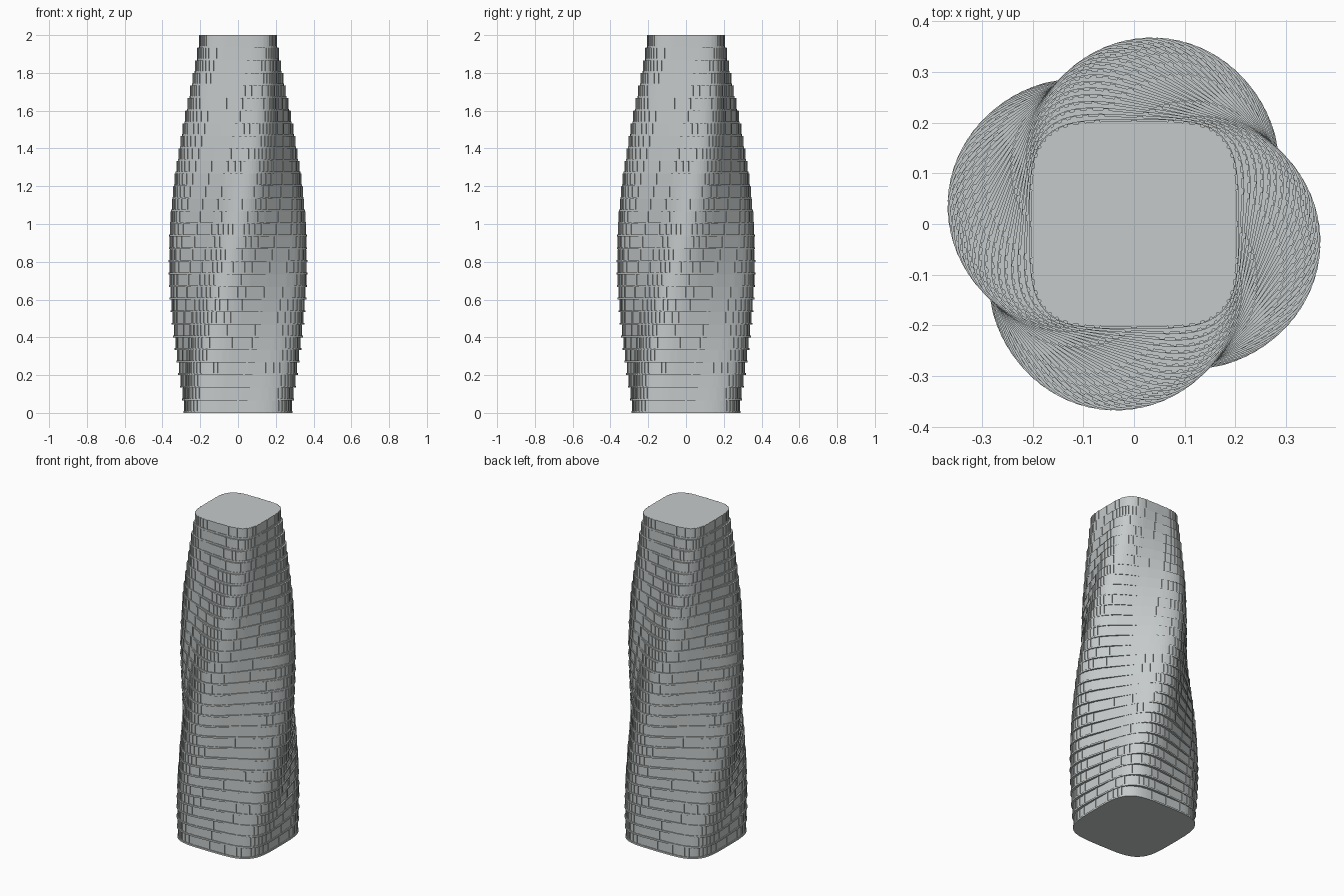
import bpy, bmesh, math
from mathutils import Matrix, Vector

cube = bpy.data.objects.get("Cube")
if cube:
    bpy.data.objects.remove(cube)

FLOORS = 30
HEIGHT = 2.0 / FLOORS
SLAB = 0.01
SIDES = 48

concrete = bpy.data.materials.new("pale_grey")
concrete.use_nodes = True
colour = (0.56, 0.59, 0.59, 1)
concrete.diffuse_color = colour
concrete.node_tree.nodes["Principled BSDF"].inputs["Base Color"].default_value = colour


def outline(radius, twist):
    """Rounded square, with points crowding towards its corners."""
    turn = Matrix.Rotation(twist, 3, "Z")
    points = []
    for k in range(SIDES):
        a = math.tau * k / SIDES
        c, s = math.cos(a), math.sin(a)
        p = Vector((math.copysign(abs(c) ** 0.5, c), math.copysign(abs(s) ** 0.5, s), 0))
        points.append(turn @ p * radius)
    return points


def prism(bm, points, low, high):
    bottom = [bm.verts.new((p.x, p.y, low)) for p in points]
    top = [bm.verts.new((p.x, p.y, high)) for p in points]
    bm.faces.new(bottom[::-1])
    bm.faces.new(top)
    n = len(points)
    for k in range(n):
        j = (k + 1) % n
        bm.faces.new((bottom[k], bottom[j], top[j], top[k]))


def finish(bm, name):
    mesh = bpy.data.meshes.new(name)
    bm.to_mesh(mesh)
    bm.free()
    mesh.materials.append(concrete)
    bpy.context.collection.objects.link(bpy.data.objects.new(name, mesh))


slabs, walls, mullions = bmesh.new(), bmesh.new(), bmesh.new()
for i in range(FLOORS):
    # Each storey turns a little and follows a bulging taper
    t = i / (FLOORS - 1)
    radius = 0.289 * (1 - 0.285 * t) * (1 + 0.23 * math.sin(math.pi * t))
    twist = math.radians(90) * t
    z = i * HEIGHT
    prism(slabs, outline(radius, twist), z, z + SLAB)
    ring = outline(radius * 0.98, twist)
    prism(walls, ring, z + SLAB, z + HEIGHT)

    # Slim upright at every joint between wall panels
    for k, p in enumerate(ring):
        along = (ring[(k + 1) % SIDES] - ring[k - 1]).normalized()
        out = Vector((along.y, -along.x, 0))
        a, b = along * 0.006, out * 0.003
        prism(mullions, [p - a - b, p - a + b, p + a + b, p + a - b][::-1],
              z + SLAB, z + HEIGHT - 0.0005)

finish(slabs, "floor_slabs")
finish(walls, "wall_panels")
finish(mullions, "mullions")
